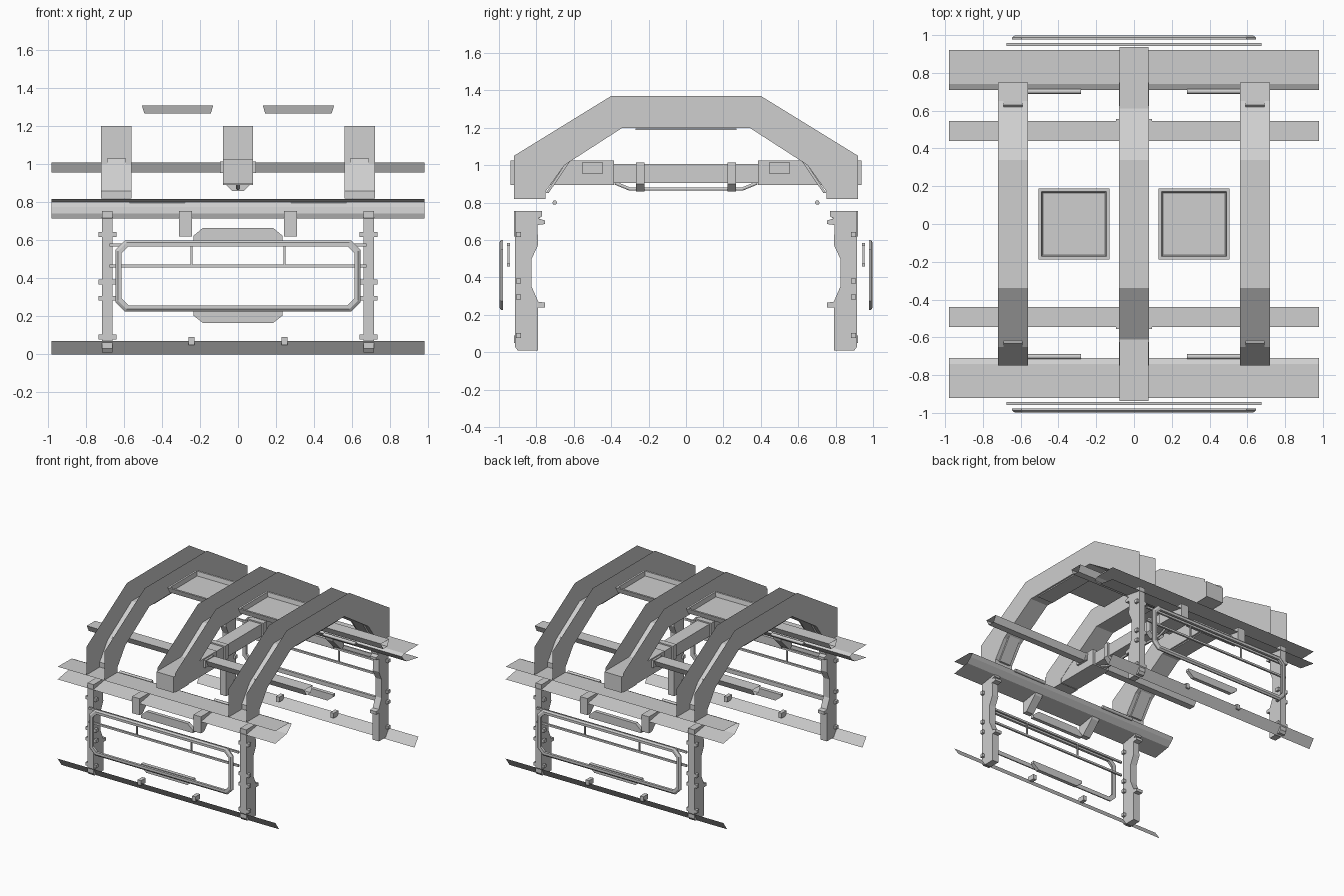
import bpy, bmesh, math
from mathutils import Vector

if "Cube" in bpy.data.objects:
    bpy.data.objects.remove(bpy.data.objects["Cube"], do_unlink=True)

grey = bpy.data.materials.new("light_grey")
grey.use_nodes = True
GREY = (0.62, 0.62, 0.62, 1)
grey.diffuse_color = GREY
grey.node_tree.nodes["Principled BSDF"].inputs["Base Color"].default_value = GREY


def make(name, verts, faces, solid=True):
    mesh = bpy.data.meshes.new(name)
    mesh.from_pydata([tuple(v) for v in verts], [], faces)
    mesh.materials.append(grey)
    if solid:
        bm = bmesh.new()
        bm.from_mesh(mesh)
        bmesh.ops.recalc_face_normals(bm, faces=bm.faces)
        bm.to_mesh(mesh)
        bm.free()
    obj = bpy.data.objects.new(name, mesh)
    bpy.context.scene.collection.objects.link(obj)
    return obj


def extrude_x(name, profile, x0, x1, closed=True, caps=True):
    """Sweep a (y, z) profile along x."""
    n = len(profile)
    verts = [(x, y, z) for x in (x0, x1) for y, z in profile]
    faces = [(i, (i + 1) % n, n + (i + 1) % n, n + i) for i in range(n if closed else n - 1)]
    if caps:
        faces += [tuple(range(n)), tuple(range(n, 2 * n))]
    return make(name, verts, faces, caps)


def extrude_y(name, outline, y0, y1):
    """Sweep an (x, z) outline along y."""
    n = len(outline)
    verts = [(x, y, z) for y in (y0, y1) for x, z in outline]
    faces = [(i, (i + 1) % n, n + (i + 1) % n, n + i) for i in range(n)]
    return make(name, verts, faces + [tuple(range(n)), tuple(range(n, 2 * n))])


def box(name, x0, x1, y0, y1, z0, z1):
    return extrude_x(name, [(y0, z0), (y1, z0), (y1, z1), (y0, z1)], x0, x1)


def chamfered(w, z0, z1, c):
    return [(-w + c, z0), (w - c, z0), (w, z0 + c), (w, z1 - c),
            (w - c, z1), (c - w, z1), (-w, z1 - c), (-w, z0 + c)]


def tube(name, points, radius):
    curve = bpy.data.curves.new(name, "CURVE")
    curve.dimensions = "3D"
    curve.bevel_depth = radius
    curve.bevel_resolution = 1
    curve.use_fill_caps = True
    spline = curve.splines.new("POLY")
    spline.points.add(len(points) - 1)
    for p, co in zip(spline.points, points):
        p.co = (*co, 1)
    curve.materials.append(grey)
    obj = bpy.data.objects.new(name, curve)
    bpy.context.scene.collection.objects.link(obj)


def arch(name, x, half, foot):
    """Hollow rib, open on its outer side: soffit and two walls."""
    outer = [(-.92, foot), (-.92, foot + .06), (-.92, 1.05), (-.4, 1.37)]
    inner = [(-.75, foot), (-.75, foot + .04), (-.65, 1.0), (-.34, 1.2)]
    outer += [(-y, z) for y, z in reversed(outer)]
    inner += [(-y, z) for y, z in reversed(inner)]
    n = len(outer)
    verts = [(x + s * half, y, z) for s in (-1, 1) for line in (outer, inner) for y, z in line]
    faces = []
    for i in range(n - 1):
        for a, b in ((0, n), (n, 3 * n), (3 * n, 2 * n)):
            faces.append((a + i, a + i + 1, b + i + 1, b + i))
    return make(name, verts, faces, False)


# Ribs
arch("centre_arch", 0, .08, .89)
for side, x in (("right", -.64), ("left", .64)):
    arch(side + "_arch", x, .08, .82)
    box(side + "_arch_panel", x - .07, x + .07, -.27, .27, 1.188, 1.197)
    for s in (-1, 1):
        extrude_x(side + "_arch_hatch", [(s * .75, .85), (s * .63, 1.03), (s * .62, 1.02), (s * .735, .85)],
                  x - .05, x + .05)

# Ceiling trays, open at the top
for s in (-1, 1):
    cx = s * .318
    verts = [(cx + a * w, b * w, z) for w, z in ((.175, 1.268), (.188, 1.31), (.172, 1.31), (.165, 1.275))
             for a, b in ((-1, -1), (1, -1), (1, 1), (-1, 1))]
    faces = [(k * 4 + i, k * 4 + (i + 1) % 4, k * 4 + 4 + (i + 1) % 4, k * 4 + 4 + i)
             for k in range(3) for i in range(4)]
    make("ceiling_tray", verts, faces + [(0, 1, 2, 3), (12, 13, 14, 15)])

# Central beam with its handrail
box("centre_beam", -.055, .055, -.4, .4, .905, 1.005)
tube("beam_handrail", [(0, -.38, .905), (0, -.3, .872), (0, .3, .872), (0, .38, .905)], .01)
for s in (-1, 1):
    box("beam_end", -.078, .078, *sorted((s * .385, s * .938)), .895, 1.025)
    box("rail_collar", -.095, .095, s * .5 - .055, s * .5 + .055, .955, 1.015)
    extrude_y("handrail_clamp", [(-.07, .9), (-.03, .86), (.03, .86), (.07, .9), (.07, 1.015), (-.07, 1.015)],
              s * .245 - .022, s * .245 + .022)

post_profile = [(-.9, .01), (-.79, .01), (-.79, .24), (-.755, .24), (-.755, .265), (-.79, .27),
                (-.825, .35), (-.825, .5), (-.79, .575), (-.795, .68), (-.755, .685), (-.755, .705),
                (-.79, .715), (-.77, .725), (-.77, .755), (-.915, .755), (-.915, .03)]
shelf_profile = [(-.92, .818), (-.74, .815), (-.71, .8), (-.73, .775), (-.77, .74), (-.92, .715)]
bracket_profile = [(-.92, .62), (-.88, .62), (-.78, .72), (-.77, .755), (-.92, .755)]

# Both side walls
for wall, m in (("front", 1), ("back", -1)):
    def flip(profile):
        return [(y * m, z) for y, z in profile]

    def span(a, b):
        return sorted((a * m, b * m))

    # Long rails and shelf
    extrude_x(wall + "_shelf", flip(shelf_profile), -.98, .98, False, False)
    extrude_x(wall + "_sill_rail", flip([(-.87, 0), (-.92, .07)]), -.98, .98, False, False)
    extrude_x(wall + "_ceiling_rail", flip([(-.545, 1.008), (-.44, 1.008), (-.465, .957), (-.52, .957)]),
              -.98, .98, True, False)

    # Window frame
    outer, inner = chamfered(.645, .225, .6, .05), chamfered(.612, .258, .567, .035)
    lip = chamfered(.632, .238, .587, .045)
    y0, y1 = -.998 * m, -.978 * m
    rings = [(outer, y1), (outer, (y0 + y1) / 2), (lip, y0), (inner, y0), (inner, y1)]
    verts = [(x, y, z) for line, y in rings for x, z in line]
    faces = [(k * 8 + i, k * 8 + (i + 1) % 8, (k + 1) % 5 * 8 + (i + 1) % 8, (k + 1) % 5 * 8 + i)
             for k in range(5) for i in range(8)]
    make(wall + "_window_frame", verts, faces)

    # Transom bars
    for z in (.465, .575):
        box(wall + "_transom_bar", -.675, .675, *span(-.957, -.942), z - .008, z + .008)
    for x in (-.245, .245):
        box(wall + "_transom_divider", x - .006, x + .006, *span(-.955, -.944), .465, .575)

    # Tapered panels above and below the window
    for name, z0, z1 in (("upper", .6, .665), ("lower", .225, .165)):
        zm = z0 + (z1 - z0) * .35
        extrude_y(wall + "_" + name + "_panel",
                  [(-.235, z0), (.235, z0), (.235, zm), (.185, z1), (-.185, z1), (-.235, zm)],
                  *span(-.915, -.885))

    for s in (-1, 1):
        # Posts with pegs
        extrude_x(wall + "_post", flip(post_profile), s * .66, s * .715)
        for z in (.09, .295, .38, .63):
            box(wall + "_post_peg", *sorted((s * .64, s * .735)), *span(-.91, -.882), z - .013, z + .013)
        # Shelf brackets, lamps and rail clips
        extrude_x(wall + "_shelf_bracket", flip(bracket_profile), s * .243, s * .31)
        tube(wall + "_shelf_rod", [(s * .28, -.702 * m, .8), (s * .57, -.702 * m, .8)], .013)
        box(wall + "_rail_clip", s * .245 - .015, s * .245 + .015, *span(-.92, -.86), .05, .09)
